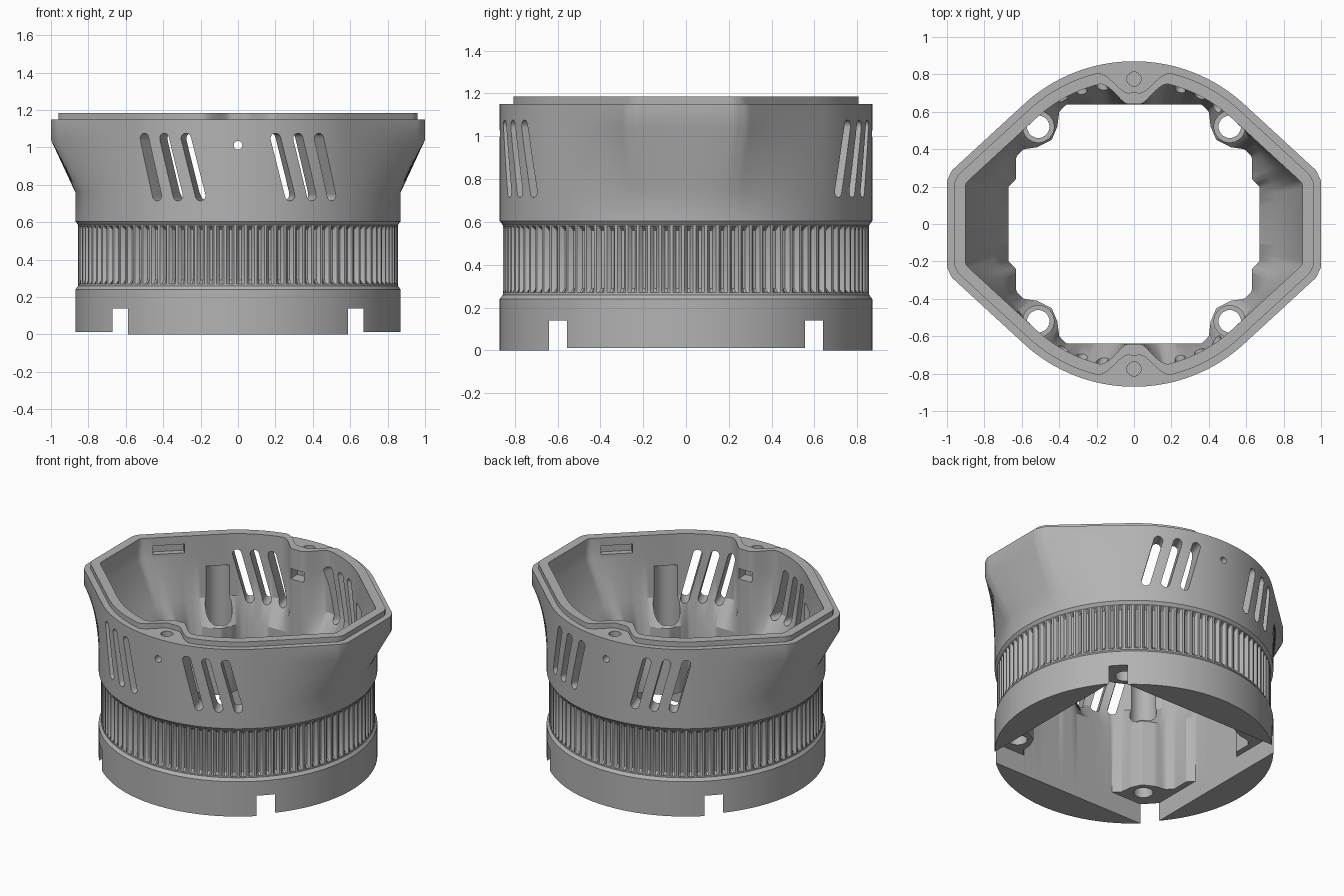
import bpy, bmesh
from math import sin, cos, tan, pi, radians, atan2, hypot
from mathutils import Matrix, Vector

cube = bpy.data.objects.get("Cube")
if cube:
    bpy.data.objects.remove(cube)

RIBS = 100
STEPS = RIBS * 4
RADIUS = 0.87
WALL = 0.10
TANGENT = radians(47.4)      # where the side flats leave the round body
ANGLES = [2 * pi * (i + 0.5) / STEPS for i in range(STEPS)]

material = bpy.data.materials.new("grey plastic")
material.use_nodes = True
GREY = (0.45, 0.45, 0.45, 1)
material.diffuse_color = GREY
material.node_tree.nodes["Principled BSDF"].inputs["Base Color"].default_value = GREY


# Helpers
def fold(a):
    """Bring an angle into the first quadrant."""
    return atan2(abs(sin(a)), abs(cos(a)))


def flared(a, inset=0.0):
    """Round front and back, tangent flats and flat chamfered sides."""
    a = fold(a)
    r = RADIUS - inset
    if a < TANGENT:
        r = min(r / cos(TANGENT - a), (1 - inset) / cos(a),
                (1.008 - inset) / cos(TANGENT / 2 - a))
    return r


def boss(a):
    """Inward bulge around the front and back screw holes."""
    x = RADIUS * cos(fold(a))
    t = min(max((x - 0.04) / 0.17, 0), 1)
    return 0.128 * (1 - t * t * (3 - 2 * t))


# Quarter of the lower opening, wrapping around the corner screw posts
QUARTER = [(0.67, 0), (0.67, 0.2), (0.63, 0.24), (0.63, 0.36), (0.59, 0.4),
           (0.52, 0.41), (0.44, 0.45), (0.41, 0.52), (0.4, 0.6), (0.36, 0.64), (0, 0.64)]


def opening(a):
    d = Vector((cos(fold(a)), sin(fold(a))))
    for p, q in zip(QUARTER, QUARTER[1:]):
        p, q = Vector(p), Vector(q)
        if d.cross(p) <= 1e-9 and d.cross(q) >= -1e-9:
            return p.cross(q) / d.cross(q - p)
    return 0.64


def ring(z, radius):
    return [(radius(a) * cos(a), radius(a) * sin(a), z) for a in ANGLES]


def loft(bm, rings):
    """Skin a stack of matching rings and cap both ends."""
    rows = [[bm.verts.new(p) for p in r] for r in rings]
    n = len(rows[0])
    for low, high in zip(rows, rows[1:]):
        for i in range(n):
            j = (i + 1) % n
            bm.faces.new((low[i], low[j], high[j], high[i]))
    bm.faces.new(rows[0][::-1])
    bm.faces.new(rows[-1])


def box(bm, centre, size, turn=0.0):
    m = Matrix.Translation(centre) @ Matrix.Rotation(turn, 4, "Z") @ Matrix.Diagonal((*size, 1))
    bmesh.ops.create_cube(bm, size=1, matrix=m)


def rod(bm, x, y, r, z0, z1, sides=32):
    bmesh.ops.create_cone(bm, cap_ends=True, segments=sides, radius1=r, radius2=r,
                          depth=z1 - z0, matrix=Matrix.Translation((x, y, (z0 + z1) / 2)))


def finish(name, bm):
    bmesh.ops.recalc_face_normals(bm, faces=bm.faces)
    mesh = bpy.data.meshes.new(name)
    bm.to_mesh(mesh)
    bm.free()
    obj = bpy.data.objects.new(name, mesh)
    bpy.context.collection.objects.link(obj)
    return obj


# Outer housing: base band, ribbed grip, flared head and raised lip
def round_body(a):
    return RADIUS


def neck(a):
    return 0.855


def grip(a):
    index = round(a / (2 * pi) * STEPS - 0.5)
    return 0.833 if index % 4 < 2 else 0.855


def lip(a):
    return flared(a, 0.04) - boss(a)


bm = bmesh.new()
loft(bm, [ring(z, f) for z, f in (
    (0, round_body), (0.24, round_body), (0.26, neck), (0.27, neck), (0.29, grip),
    (0.56, grip), (0.58, neck), (0.585, neck), (0.605, round_body), (0.76, round_body),
    (1.04, flared), (1.15, flared), (1.15, lip), (1.185, lip))])
housing = finish("housing", bm)
housing.data.materials.append(material)
cutters = []


def cutter(name, bm):
    obj = finish(name, bm)
    obj.hide_render = True
    obj.data.materials.append(material)
    cutters.append(obj)


# Inner cavity: flared chamber, sloped floor, lower opening
def chamber(a):
    return flared(a, WALL) - boss(a)


def chamber_low(a):
    return RADIUS - WALL - boss(a)


bm = bmesh.new()
loft(bm, [ring(z, f) for z, f in (
    (-0.1, opening), (0.6, opening), (0.76, chamber_low), (1.04, chamber), (1.3, chamber))])
cutter("cavity_cutter", bm)

# Square recess under the base, leaving four segments with corner gaps
bm = bmesh.new()
box(bm, (0, 0, 0), (1.34, 1.28, 0.28))
cutter("base_recess_cutter", bm)
bm = bmesh.new()
for side in (-1, 1):
    box(bm, (side * 0.83, 0, 0), (0.4, 1.24, 0.024))
cutter("side_segment_cutter", bm)

# Corner screw holes and the driver channels above them
bm = bmesh.new()
channels = bmesh.new()
for sx in (-1, 1):
    for sy in (-1, 1):
        rod(bm, sx * 0.512, sy * 0.52, 0.06, 0.05, 0.6)
        rod(channels, sx * 0.512, sy * 0.52, 0.084, 0.36, 0.97)
cutter("corner_hole_cutter", bm)
cutter("channel_cutter", channels)

# Slanted vent slots, fanned around the front and mirrored to the back
tilt = radians(14.6)
arc = [radians(180 * i / 8) for i in range(9)]
stadium = [(0.028 * cos(t), 0.158 + 0.028 * sin(t)) for t in arc]
stadium += [(-u, -v) for u, v in stadium]
bm = bmesh.new()
for degrees in (-32.5, -24.3, -16, 16, 24.3, 32.5):
    turn = Matrix.Rotation(radians(degrees), 3, "Z")
    for side in (-1, 1):
        rings = []
        for depth in (0.73, 1.0):
            pts = [turn @ Vector((u * cos(tilt) - v * sin(tilt), -depth,
                                  0.895 + u * sin(tilt) + v * cos(tilt))) for u, v in stadium]
            rings.append([(p.x, side * p.y, p.z) for p in pts])
        loft(bm, rings)
cutter("vent_cutter", bm)

# Lid screw holes, nut pockets and the cross pin hole
bm = bmesh.new()
pockets = bmesh.new()
for side in (-1, 1):
    rod(bm, 0, side * 0.775, 0.038, 0.85, 1.3)
    box(pockets, (0, side * 0.67, 1.01), (0.1, 0.1, 0.07))
cutter("lid_screw_cutter", bm)
cutter("nut_pocket_cutter", pockets)
bm = bmesh.new()
bmesh.ops.create_cone(bm, cap_ends=True, segments=24, radius1=0.023, radius2=0.023, depth=2,
                      matrix=Matrix.Translation((0, 0, 1.012)) @ Matrix.Rotation(pi / 2, 4, "X"))
cutter("pin_hole_cutter", bm)

# Shallow clip recesses inside two opposite slanted walls
bm = bmesh.new()
for side in (-1, 1):
    normal = Vector((cos(TANGENT), -sin(TANGENT), 0))
    along = Vector((sin(TANGENT), cos(TANGENT), 0))
    centre = side * (normal * 0.77 + along * 0.334) + Vector((0, 0, 1.1))
    box(bm, centre, (0.08, 0.2, 0.06), -TANGENT)
cutter("clip_recess_cutter", bm)

# Apply all cuts, then remove the cutters
for obj in cutters:
    mod = housing.modifiers.new(obj.name, "BOOLEAN")
    mod.operation = "DIFFERENCE"
    mod.solver = "EXACT"
    mod.object = obj
bpy.context.view_layer.update()
graph = bpy.context.evaluated_depsgraph_get()
housing.data = bpy.data.meshes.new_from_object(housing.evaluated_get(graph))
housing.modifiers.clear()
for obj in cutters:
    bpy.data.objects.remove(obj)

bpy.ops.object.select_all(action="DESELECT")
housing.select_set(True)
bpy.context.view_layer.objects.active = housing
bpy.ops.object.shade_smooth_by_angle(angle=radians(30))
